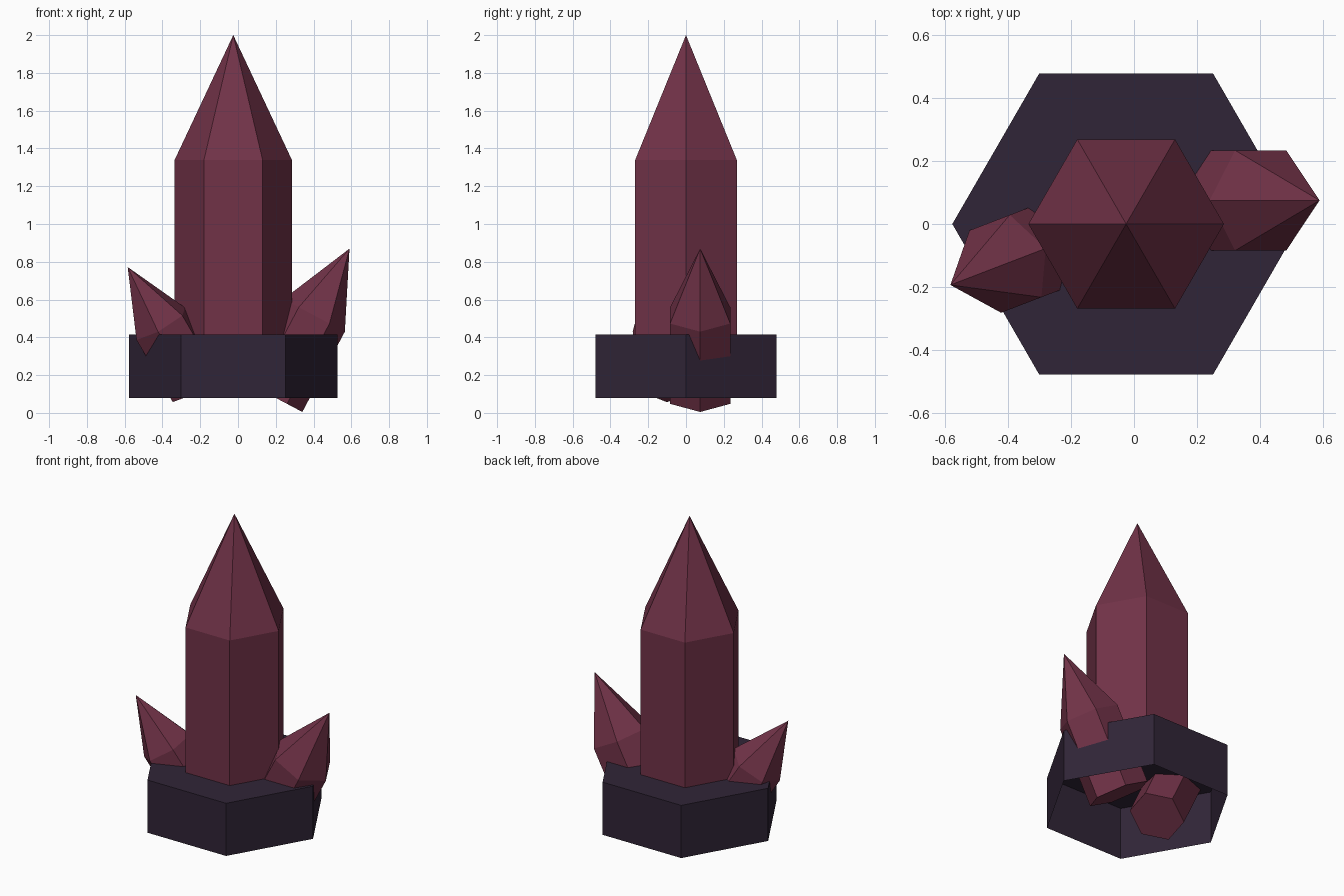
import bpy
import bmesh
from math import cos, sin, pi, radians
from mathutils import Matrix, Vector

cube = bpy.data.objects.get("Cube")
if cube:
    bpy.data.objects.remove(cube, do_unlink=True)


def make_material(name, colour):
    mat = bpy.data.materials.new(name)
    mat.use_nodes = True
    mat.diffuse_color = colour
    mat.node_tree.nodes["Principled BSDF"].inputs["Base Color"].default_value = colour
    return mat


crystal_red = make_material("dark red crystal", (0.165, 0.032, 0.064, 1))
stone_purple = make_material("dark purple stone", (0.030, 0.018, 0.038, 1))


def hex_column(name, mat, origin, radius, body, tip=0, tilt=0, turn=0, closed=True):
    """Six-sided column with corners on local x, ending in a point or a flat top."""
    bm = bmesh.new()
    angles = [i * pi / 3 for i in range(6)]
    low, high = [[bm.verts.new((radius * cos(a), radius * sin(a), z)) for a in angles]
                 for z in (0, body)]
    apex = bm.verts.new((0, 0, body + tip)) if tip else None
    for i in range(6):
        j = (i + 1) % 6
        bm.faces.new((low[i], low[j], high[j], high[i]))
        if apex:
            bm.faces.new((high[i], high[j], apex))
    if not apex:
        bm.faces.new(high)
    if closed:
        bm.faces.new(low[::-1])
    # lean the column over, then turn it to its compass direction
    bm.transform(Matrix.Translation(Vector(origin))
                 @ Matrix.Rotation(radians(turn), 4, "Z")
                 @ Matrix.Rotation(radians(tilt), 4, "Y"))
    mesh = bpy.data.meshes.new(name)
    bm.to_mesh(mesh)
    bm.free()
    mesh.materials.append(mat)
    obj = bpy.data.objects.new(name, mesh)
    bpy.context.collection.objects.link(obj)
    return obj


# Stone base, open underneath
hex_column("stone_base", stone_purple, (-0.025, 0, 0.08), 0.553, 0.335, closed=False)

# Tall upright crystal standing on the base
hex_column("main_crystal", crystal_red, (-0.025, 0, 0.415), 0.311, 0.923, tip=0.662,
           closed=False)

# Two leaning crystals that pierce the base
hex_column("left_crystal", crystal_red, (0.178, 0.075, 0.091), 0.184, 0.481,
           tip=0.4, tilt=27.9)
hex_column("right_crystal", crystal_red, (-0.217, -0.053, 0.143), 0.162, 0.388,
           tip=0.354, tilt=32, turn=201)
